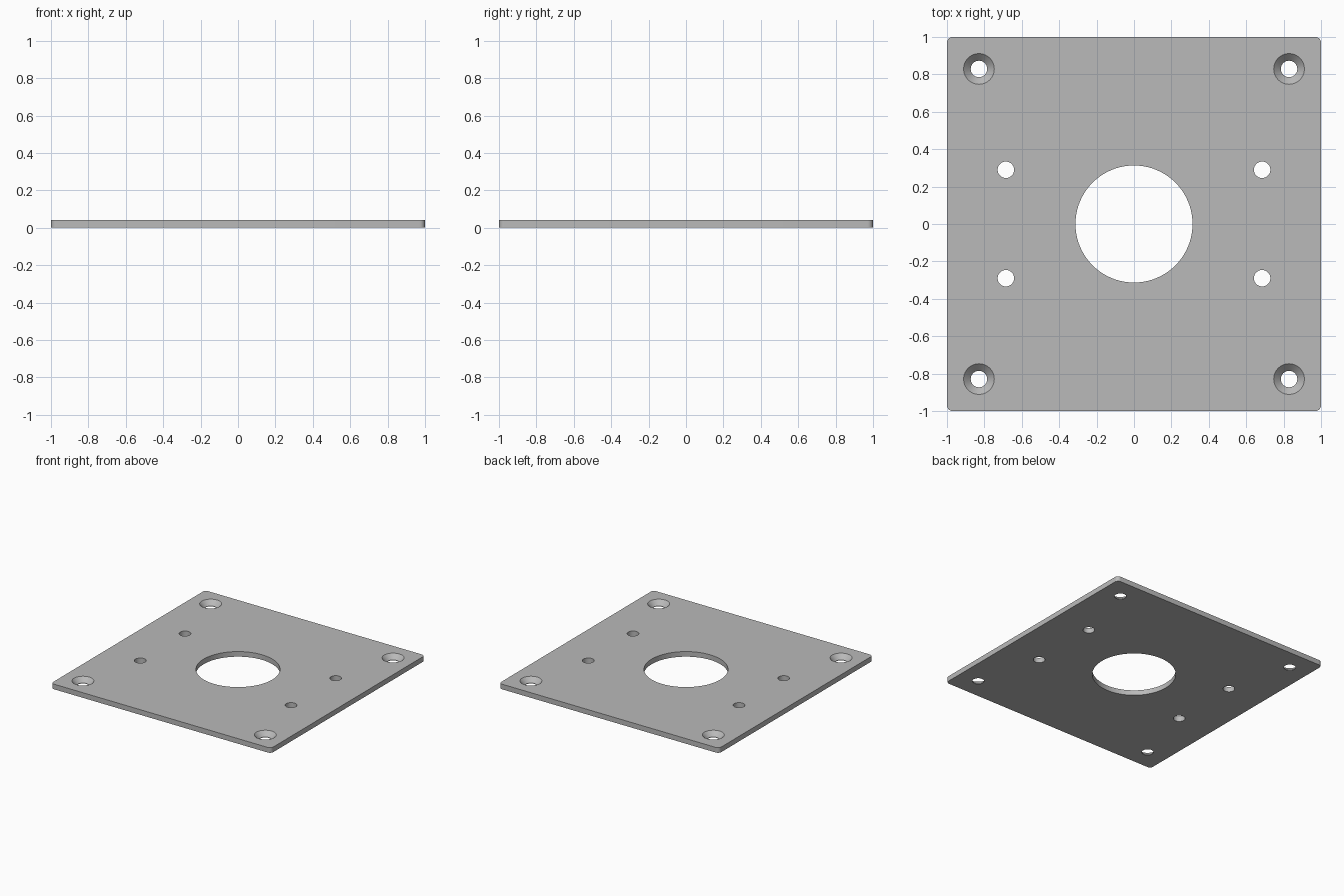
import bpy, bmesh
from math import pi, sin, cos

if "Cube" in bpy.data.objects:
    bpy.data.objects.remove(bpy.data.objects["Cube"])

H = 0.042          # plate thickness
R = 0.03           # corner radius
OVER = 0.02        # how far cutters poke out of the plate


def new_object(name, bm):
    bmesh.ops.recalc_face_normals(bm, faces=bm.faces)
    mesh = bpy.data.meshes.new(name)
    bm.to_mesh(mesh)
    bm.free()
    obj = bpy.data.objects.new(name, mesh)
    bpy.context.collection.objects.link(obj)
    return obj


def add_turned(bm, x, y, profile, sides):
    """Closed solid of rotation about a vertical axis; profile is (radius, z)."""
    rings = [[bm.verts.new((x + r * cos(2 * pi * i / sides),
                            y + r * sin(2 * pi * i / sides), z))
              for i in range(sides)] for r, z in profile]
    for a, b in zip(rings, rings[1:]):
        for i in range(sides):
            j = (i + 1) % sides
            bm.faces.new((a[i], a[j], b[j], b[i]))
    bm.faces.new(rings[0])
    bm.faces.new(rings[-1])


# Dark grey metal
grey = bpy.data.materials.new("dark_grey")
grey.diffuse_color = (0.49, 0.49, 0.49, 1)
grey.use_nodes = True
grey.node_tree.nodes["Principled BSDF"].inputs["Base Color"].default_value = grey.diffuse_color

# Square plate with rounded vertical corners
bm = bmesh.new()
outline = []
for k, (sx, sy) in enumerate([(1, 1), (-1, 1), (-1, -1), (1, -1)]):
    for i in range(9):
        a = k * pi / 2 + i * pi / 16
        outline.append(bm.verts.new((sx * (1 - R) + R * cos(a),
                                     sy * (1 - R) + R * sin(a), 0)))
base = bm.faces.new(outline)
top = bmesh.ops.extrude_face_region(bm, geom=[base], use_keep_orig=True)
bmesh.ops.translate(bm, vec=(0, 0, H),
                    verts=[v for v in top["geom"] if isinstance(v, bmesh.types.BMVert)])
plate = new_object("mounting_plate", bm)
plate.data.materials.append(grey)

# Hole cutters: large bore, four plain holes, four countersunk corner holes
bm = bmesh.new()
add_turned(bm, 0, 0, [(0.313, -OVER), (0.313, H + OVER)], 96)
countersink = [(0.044, -OVER), (0.044, H - 0.038), (0.082 + OVER, H + OVER)]
for sx in (-1, 1):
    for sy in (-1, 1):
        add_turned(bm, sx * 0.685, sy * 0.29,
                   [(0.044, -OVER), (0.044, H + OVER)], 48)
        add_turned(bm, sx * 0.829, sy * 0.829, countersink, 48)
cutter = new_object("hole_cutters", bm)
cutter.data.materials.append(grey)
cutter.hide_render = True

# Cut the holes, then drop the cutters
mod = plate.modifiers.new("holes", "BOOLEAN")
mod.operation = "DIFFERENCE"
mod.solver = "EXACT"
mod.object = cutter
bpy.context.view_layer.objects.active = plate
plate.select_set(True)
bpy.ops.object.modifier_apply(modifier=mod.name)
bpy.data.objects.remove(cutter, do_unlink=True)

# Smooth hole walls, crisp edges
bpy.ops.object.shade_smooth_by_angle(angle=pi / 6)
